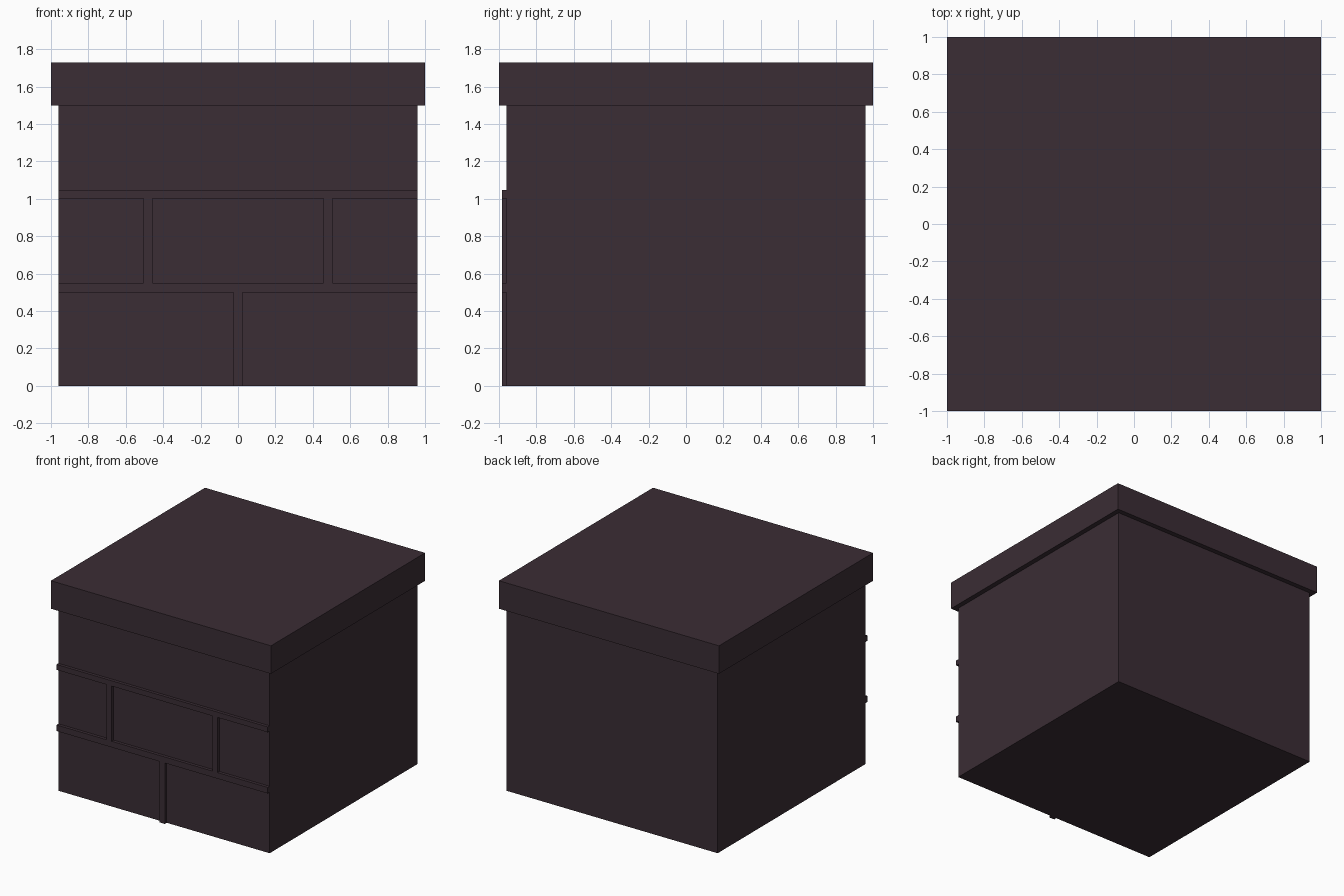
import bpy
import bmesh
from mathutils import Vector

cube = bpy.data.objects.get("Cube")
if cube:
    bpy.data.objects.remove(cube, do_unlink=True)

# Single dark plum stone colour
stone = bpy.data.materials.new("dark_plum_stone")
stone.use_nodes = True
colour = (0.043, 0.026, 0.035, 1)
stone.diffuse_color = colour
bsdf = stone.node_tree.nodes["Principled BSDF"]
bsdf.inputs["Base Color"].default_value = colour
bsdf.inputs["Roughness"].default_value = 0.9


def box(name, low, high):
    """Flat-shaded box between two opposite corners."""
    low, high = Vector(low), Vector(high)
    bm = bmesh.new()
    bmesh.ops.create_cube(bm, size=1)
    for v in bm.verts:
        v.co = (low + high) / 2 + v.co * (high - low)
    mesh = bpy.data.meshes.new(name)
    bm.to_mesh(mesh)
    bm.free()
    mesh.materials.append(stone)
    obj = bpy.data.objects.new(name, mesh)
    bpy.context.collection.objects.link(obj)
    return obj


HALF = 0.96      # half width of the block
FRONT = -0.985   # front of the raised mortar
EMBED = -0.95    # mortar is sunk slightly into the block

# Main block and overhanging cap slab
box("block_body", (-HALF, -HALF, 0), (HALF, HALF, 1.5))
box("cap_slab", (-1, -1, 1.5), (1, 1, 1.73))

# Raised horizontal mortar courses on the front
for name, z0, z1 in (("lower", 0.5, 0.55), ("upper", 1.003, 1.047)):
    box(name + "_mortar_course", (-HALF, FRONT, z0), (HALF, EMBED, z1))

# Raised upright mortar joints, staggered between courses
for name, x, z0, z1 in (("bottom", 0, 0, 0.5),
                        ("right", -0.482, 0.55, 1.003),
                        ("left", 0.48, 0.55, 1.003)):
    box(name + "_mortar_joint", (x - 0.024, FRONT, z0), (x + 0.024, EMBED, z1))
